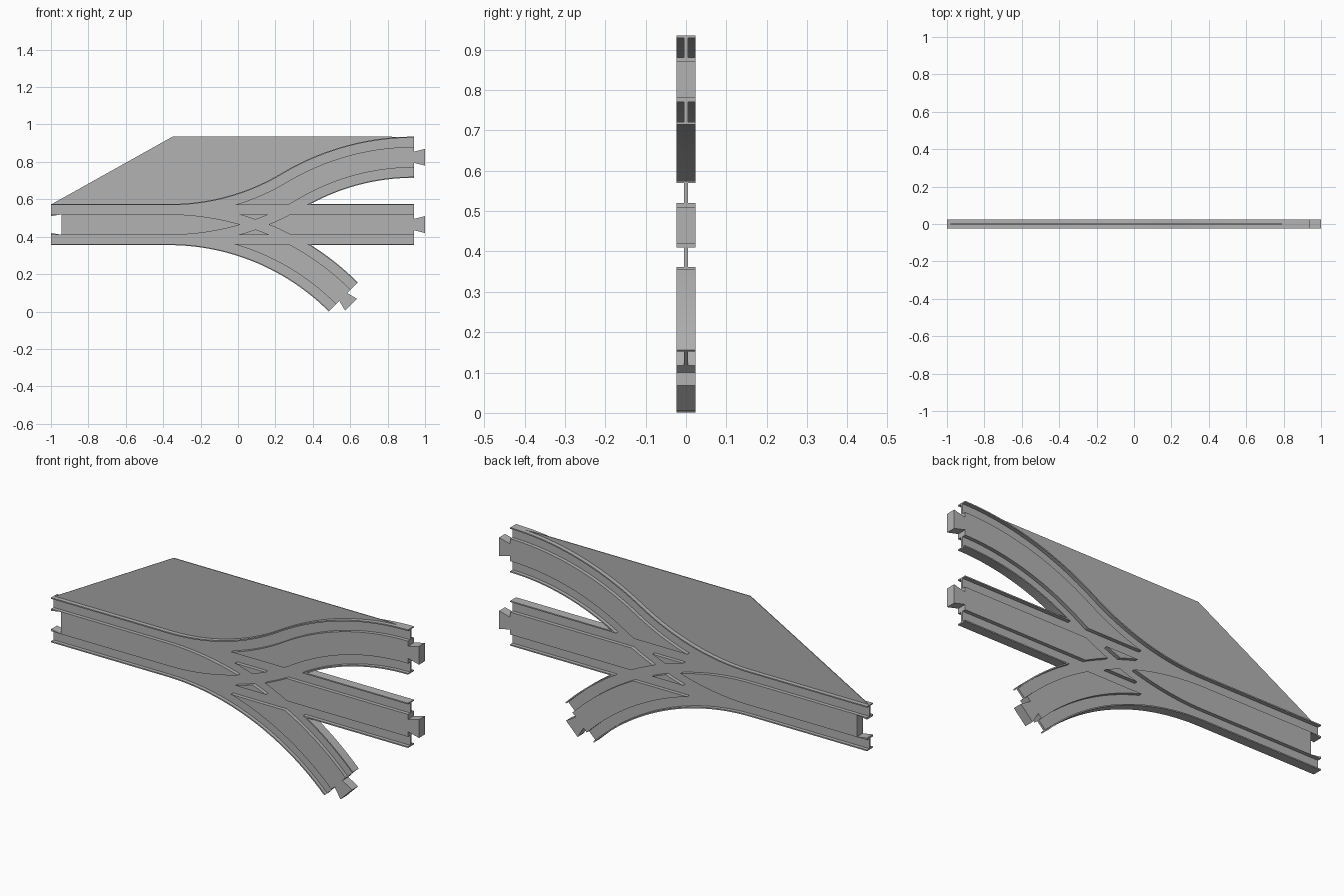
import bpy, bmesh, math
from mathutils import Vector
from mathutils.geometry import delaunay_2d_cdt

if "Cube" in bpy.data.objects:
    bpy.data.objects.remove(bpy.data.objects["Cube"])

HALF, WEB, SHEET = 0.023, 0.005, 0.002      # half thicknesses along y
EDGE, G_IN, G_OUT = 0.11, 0.055, 0.104      # track half width, groove limits
MID = 0.465                                 # height of the main line

grey = bpy.data.materials.new("track grey")
grey.diffuse_color = (0.45, 0.45, 0.45, 1)
grey.use_nodes = True
grey.node_tree.nodes["Principled BSDF"].inputs["Base Color"].default_value = grey.diffuse_color


def finish(name, bm):
    """Turn a bmesh into a shaded object."""
    mesh = bpy.data.meshes.new(name)
    bm.to_mesh(mesh)
    bm.free()
    mesh.materials.append(grey)
    ob = bpy.data.objects.new(name, mesh)
    bpy.context.collection.objects.link(ob)
    bpy.ops.object.select_all(action='DESELECT')
    ob.select_set(True)
    bpy.context.view_layer.objects.active = ob
    bpy.ops.object.shade_smooth_by_angle(angle=math.radians(30))
    return ob


def prism(name, pts, half):
    """Extrude an x-z outline symmetrically in y."""
    bm = bmesh.new()
    front = [bm.verts.new((x, -half, z)) for x, z in pts]
    back = [bm.verts.new((x, half, z)) for x, z in pts]
    bm.faces.new(front)
    bm.faces.new(back[::-1])
    n = len(pts)
    for i in range(n):
        j = (i + 1) % n
        bm.faces.new((front[j], front[i], back[i], back[j]))
    bmesh.ops.recalc_face_normals(bm, faces=bm.faces)
    return finish(name, bm)


def arc(start, heading, radius, turn, steps=24):
    """Points (x, z, heading) along an arc; positive turn bends upward."""
    s = math.copysign(1, turn)
    cx = start[0] - s * radius * math.sin(heading)
    cz = start[1] + s * radius * math.cos(heading)
    out = []
    for i in range(steps + 1):
        a = heading + turn * i / steps
        out.append((cx + s * radius * math.sin(a), cz - s * radius * math.cos(a), a))
    return out


def offset(path, d):
    return [(x - d * math.sin(a), z + d * math.cos(a)) for x, z, a in path]


def strip(path, lo, hi):
    return offset(path, lo) + offset(path, hi)[::-1]


# Centre lines: main line, rising S-bend, falling curve
main = [(-1, MID, 0), (0.94, MID, 0)]
theta = 2 * math.atan(0.36 / 1.302)
r_up = 0.18 / (1 - math.cos(theta))
rise = arc((-0.362, MID), 0, r_up, theta)
rise += arc(rise[-1][:2], theta, r_up, -theta)[1:]
fall = arc((-0.371, MID), 0, 1.32, -math.pi / 4, 32)
paths = (main, rise, fall)

# Overlay of track bodies, wheel grooves and the socket notch
polys = []
for p in paths:
    polys.append(("body", strip(p, -EDGE, EDGE)))
    polys.append(("groove", strip(p, G_IN, G_OUT)))
    polys.append(("groove", strip(p, -G_OUT, -G_IN)))
polys.append(("notch", [(-1.02, MID - 0.045), (-1, MID - 0.045), (-0.945, MID - 0.054),
                        (-0.945, MID + 0.054), (-1, MID + 0.045), (-1.02, MID + 0.045)]))
coords, loops = [], []
for kind, pts in polys:
    loops.append(list(range(len(coords), len(coords) + len(pts))))
    coords += [Vector(p) for p in pts]
flat, _, tris, _, _, origins = delaunay_2d_cdt(coords, [], loops, 1, 1e-5)


def thickness(ids):
    kinds = {polys[i][0] for i in ids}
    if "notch" in kinds or "body" not in kinds:
        return 0
    return WEB if "groove" in kinds else HALF


# Track slab: faces on both sides, walls wherever the thickness steps
bm = bmesh.new()
cache = {}


def vert(i, y):
    key = (i, y)
    if key not in cache:
        cache[key] = bm.verts.new((flat[i].x, y, flat[i].y))
    return cache[key]


levels = [thickness(o) for o in origins]
side = {}
for t, h in zip(tris, levels):
    for k in range(len(t)):
        side[t[k], t[(k + 1) % len(t)]] = h
for t, h in zip(tris, levels):
    if h:
        bm.faces.new([vert(i, -h) for i in t])
        bm.faces.new([vert(i, h) for i in reversed(t)])
for (a, b), h in side.items():
    h2 = side.get((b, a), 0)
    if h > h2 > 0:
        bm.faces.new((vert(b, -h), vert(a, -h), vert(a, -h2), vert(b, -h2)))
        bm.faces.new((vert(a, h), vert(b, h), vert(b, h2), vert(a, h2)))
    elif h > h2:
        bm.faces.new((vert(b, -h), vert(a, -h), vert(a, h), vert(b, h)))
bmesh.ops.dissolve_limit(bm, angle_limit=0.004, verts=bm.verts, edges=bm.edges)
finish("track_junction", bm)

# Dovetail connector on each exit
for name, p in zip(("main", "upper", "lower"), paths):
    x, z, a = p[-1]
    c, s = math.cos(a), math.sin(a)
    shape = [(0, -0.03), (0.06, -0.045), (0.06, 0.045), (0, 0.03)]
    prism(name + "_connector", [(x + u * c - v * s, z + u * s + v * c) for u, v in shape], HALF)

# Thin filler sheet above the main line and rising branch
prism("filler_sheet", [(-1, MID + 0.107)] + offset(rise, 0.107) + [(0.8, 0.935), (-0.35, 0.935)], SHEET)
